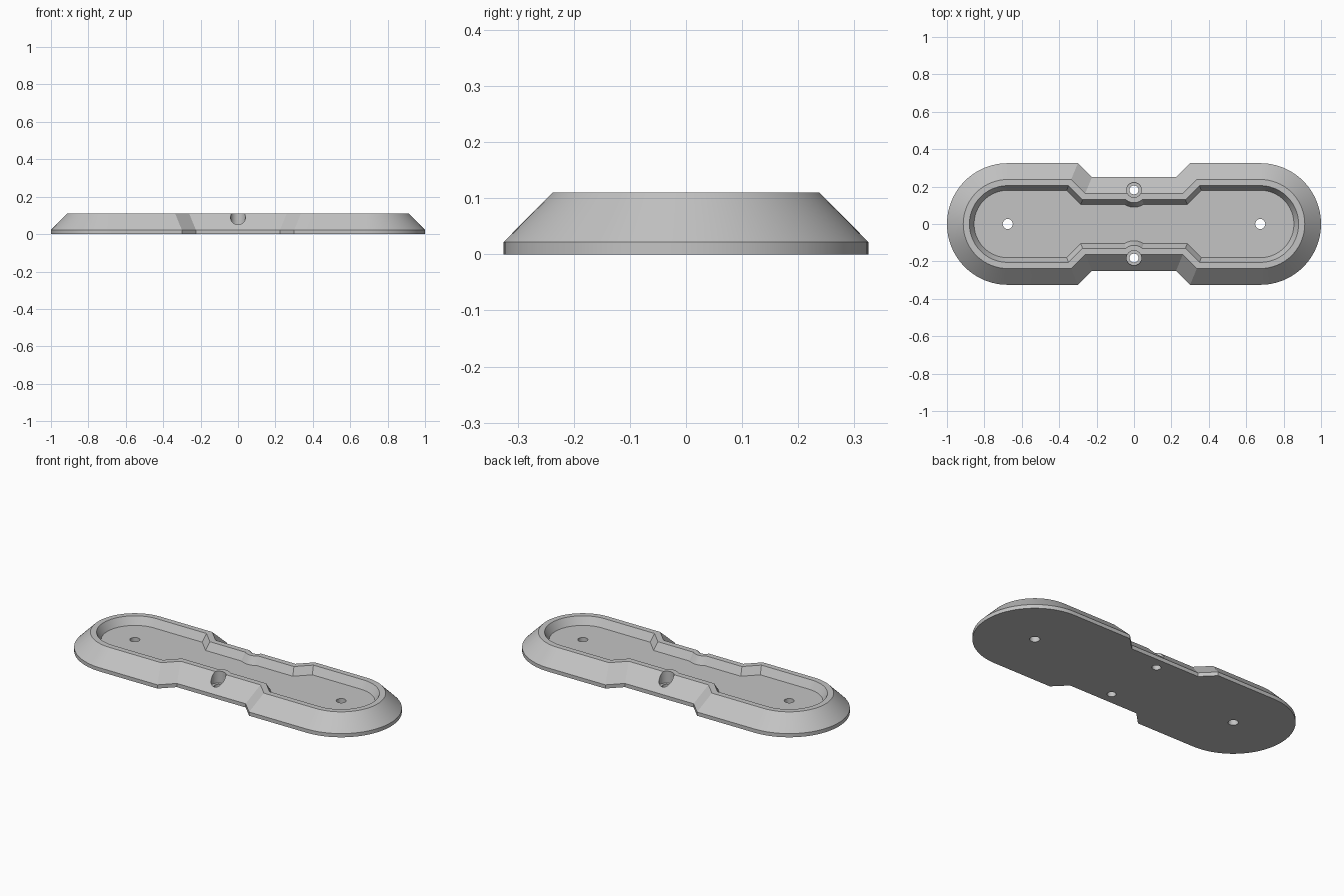
import bpy, bmesh, math

if "Cube" in bpy.data.objects:
    bpy.data.objects.remove(bpy.data.objects["Cube"])

grey = bpy.data.materials.new("plain grey")
grey.use_nodes = True
colour = (0.55, 0.55, 0.55, 1)
grey.diffuse_color = colour
grey.node_tree.nodes["Principled BSDF"].inputs["Base Color"].default_value = colour

HEIGHT, LIP, FLOOR = 0.11, 0.022, 0.065
END_X, END_R, WAIST_Y = 0.675, 0.325, 0.25
SCREW_Y = 0.182


def outline(inset, boss=0):
    """Waisted stadium moved inwards by inset, with an optional boss round each screw."""
    shift = inset * math.tan(math.pi / 8)
    q = []
    if boss:
        sweep = math.acos((SCREW_Y - WAIST_Y + inset) / boss)
        for i in range(9):
            a = sweep * i / 8
            q.append((boss * math.sin(a), SCREW_Y - boss * math.cos(a)))
    q += [(0.225 + shift, WAIST_Y - inset), (0.3 + shift, END_R - inset)]
    for i in range(25):
        a = math.pi / 2 * (1 - i / 24)
        q.append((END_X + (END_R - inset) * math.cos(a), (END_R - inset) * math.sin(a)))
    # mirror the quarter into a closed loop
    half = q + [(x, -y) for x, y in reversed(q)]
    loop = half + [(-x, y) for x, y in reversed(half)]
    return [p for i, p in enumerate(loop) if math.dist(p, loop[i - 1]) > 1e-5]


def loft(name, rings):
    """Solid through (outline, z) rings with equal point counts."""
    bm = bmesh.new()
    loops = [[bm.verts.new((x, y, z)) for x, y in pts] for pts, z in rings]
    for a, b in zip(loops, loops[1:]):
        for i in range(len(a)):
            bm.faces.new((a[i - 1], a[i], b[i], b[i - 1]))
    bm.faces.new(loops[0])
    bm.faces.new(loops[-1])
    bmesh.ops.recalc_face_normals(bm, faces=bm.faces)
    mesh = bpy.data.meshes.new(name)
    bm.to_mesh(mesh)
    bm.free()
    mesh.materials.append(grey)
    obj = bpy.data.objects.new(name, mesh)
    bpy.context.collection.objects.link(obj)
    return obj


def drill(name, x, y, radius, bottom):
    circle = [(x + radius * math.cos(math.tau * i / 32),
               y + radius * math.sin(math.tau * i / 32)) for i in range(32)]
    return loft(name, [(circle, bottom), (circle, 0.3)])


# Chamfered base plate
base = loft("base_plate", [(outline(0), 0), (outline(0), LIP), (outline(0.087), HEIGHT)])

# Recessed tray with sloping walls
cutters = [loft("tray_cutter", [(outline(0.145, 0.092), FLOOR),
                                (outline(0.12, 0.068), HEIGHT),
                                (outline(0.12, 0.068), 0.2)])]

# End holes and counterbored screw holes
for s in (-1, 1):
    cutters += [drill("end_hole_cutter", s * END_X, 0, 0.027, -0.1),
                drill("screw_hole_cutter", 0, s * SCREW_Y, 0.024, -0.1),
                drill("counterbore_cutter", 0, s * SCREW_Y, 0.04, 0.04)]

bpy.ops.object.select_all(action="DESELECT")
bpy.context.view_layer.objects.active = base
base.select_set(True)
for cutter in cutters:
    cutter.hide_render = True
    mod = base.modifiers.new(cutter.name, "BOOLEAN")
    mod.operation, mod.solver, mod.object = "DIFFERENCE", "EXACT", cutter
    bpy.ops.object.modifier_apply(modifier=mod.name)
    bpy.data.objects.remove(cutter)

bpy.ops.object.shade_smooth_by_angle(angle=math.radians(25))
